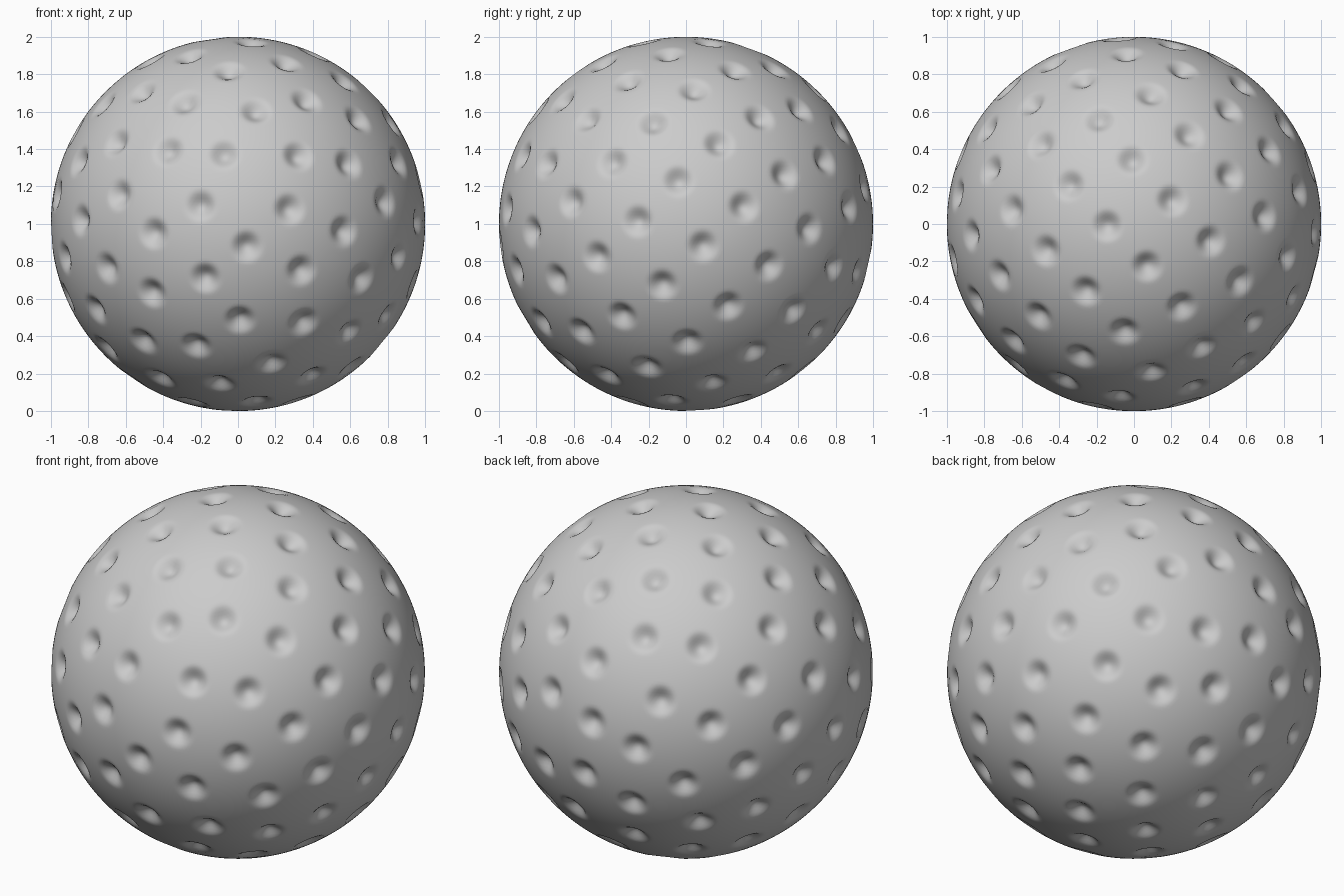
import bpy, bmesh, math
from mathutils import Vector, kdtree

cube = bpy.data.objects.get("Cube")
if cube:
    bpy.data.objects.remove(cube, do_unlink=True)

DIMPLES = 120
RADIUS = 0.095   # reach of one dimple
DEPTH = 0.045    # depth at its centre

# Dimple centres: golden spiral running from front to back
centres = kdtree.KDTree(DIMPLES)
for i in range(DIMPLES):
    turn = math.pi * (1 + math.sqrt(5)) * (i + 0.5)
    y = (2 * i + 1) / DIMPLES - 1
    ring = math.sqrt(1 - y * y)
    centres.insert(Vector((ring * math.cos(turn), y, ring * math.sin(turn))), i)
centres.balance()

# Ball surface, pushed inwards with a smooth bowl at each dimple
bm = bmesh.new()
bmesh.ops.create_icosphere(bm, subdivisions=7, radius=1)
for v in bm.verts:
    normal = v.co.normalized()
    distance = centres.find(normal)[2]
    dent = 0
    if distance < RADIUS:
        dent = DEPTH * (1 + math.cos(math.pi * distance / RADIUS)) / 2
    v.co = normal * (1 - dent)
for f in bm.faces:
    f.smooth = True

mesh = bpy.data.meshes.new("dimpled_ball")
bm.to_mesh(mesh)
bm.free()
ball = bpy.data.objects.new("dimpled_ball", mesh)
ball.location.z = 1
bpy.context.collection.objects.link(ball)

# Plain grey finish
grey = bpy.data.materials.new("light_grey")
grey.use_nodes = True
colour = (0.6, 0.6, 0.6, 1)
grey.diffuse_color = colour
grey.node_tree.nodes["Principled BSDF"].inputs["Base Color"].default_value = colour
mesh.materials.append(grey)
